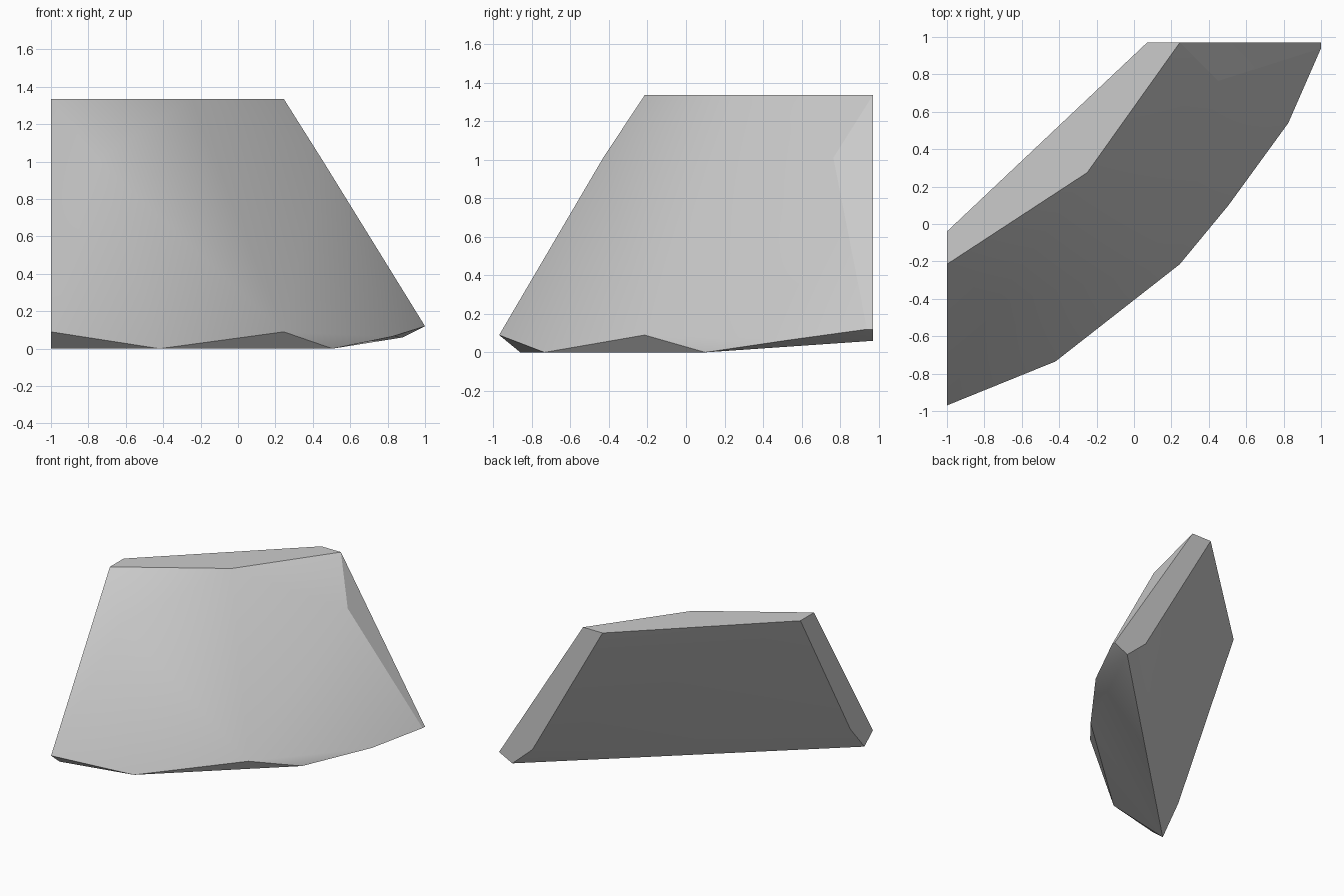
import bpy
import bmesh

cube = bpy.data.objects.get("Cube")
if cube:
    bpy.data.objects.remove(cube, do_unlink=True)

TOP, LEFT, BACK = 1.335, -1.0, 0.97

# Flat top outline
top_edge = [(x, y, TOP) for x, y in (
    (LEFT, -0.215), (-0.25, 0.275), (0.245, BACK), (0.07, BACK), (LEFT, -0.04))]

# Curved outer rim along the foot of the slab
outer_rim = [(LEFT, -0.97, 0.09), (-0.42, -0.735, 0), (0.245, -0.215, 0.09),
             (0.505, 0.10, 0), (0.825, 0.54, 0.065), (1, 0.94, 0.12), (1, BACK, 0.12)]

# Bevelled foot of the inner side
inner_foot = [(0.70, BACK, 0.22), (0.88, BACK, 0.06),
              (LEFT, -0.68, 0.21), (LEFT, -0.86, 0)]

# Shoulders where the outer side turns towards each end
shoulders = [(0.45, 0.765, 1.01), (-0.75, -0.43, 1.01)]

# Wrap the corner points in one convex skin
bm = bmesh.new()
for point in top_edge + outer_rim + inner_foot + shoulders:
    bm.verts.new(point)
bmesh.ops.convex_hull(bm, input=bm.verts)
loose = [v for v in bm.verts if not v.link_faces]
bmesh.ops.delete(bm, geom=loose, context="VERTS")
bmesh.ops.dissolve_limit(bm, angle_limit=0.01, verts=bm.verts, edges=bm.edges)
bmesh.ops.recalc_face_normals(bm, faces=bm.faces)

# Crisp border round the narrow facet at the right-hand shoulder
bm.normal_update()
facet = {f for f in bm.faces if f.normal.x > 0.8 and abs(f.normal.y) < 0.1}
for edge in bm.edges:
    if len(facet.intersection(edge.link_faces)) == 1:
        edge.smooth = False

mesh = bpy.data.meshes.new("curved_slab")
bm.to_mesh(mesh)
bm.free()
slab = bpy.data.objects.new("curved_slab", mesh)
bpy.context.collection.objects.link(slab)

# Plain grey stone
stone = bpy.data.materials.new("light_grey")
stone.use_nodes = True
grey = (0.6, 0.6, 0.6, 1)
stone.diffuse_color = grey
stone.node_tree.nodes["Principled BSDF"].inputs["Base Color"].default_value = grey
mesh.materials.append(stone)

# Smooth curved faces, keeping the cut edges crisp
bpy.ops.object.select_all(action="DESELECT")
slab.select_set(True)
bpy.context.view_layer.objects.active = slab
bpy.ops.object.shade_smooth_by_angle(angle=0.58, keep_sharp_edges=True)
